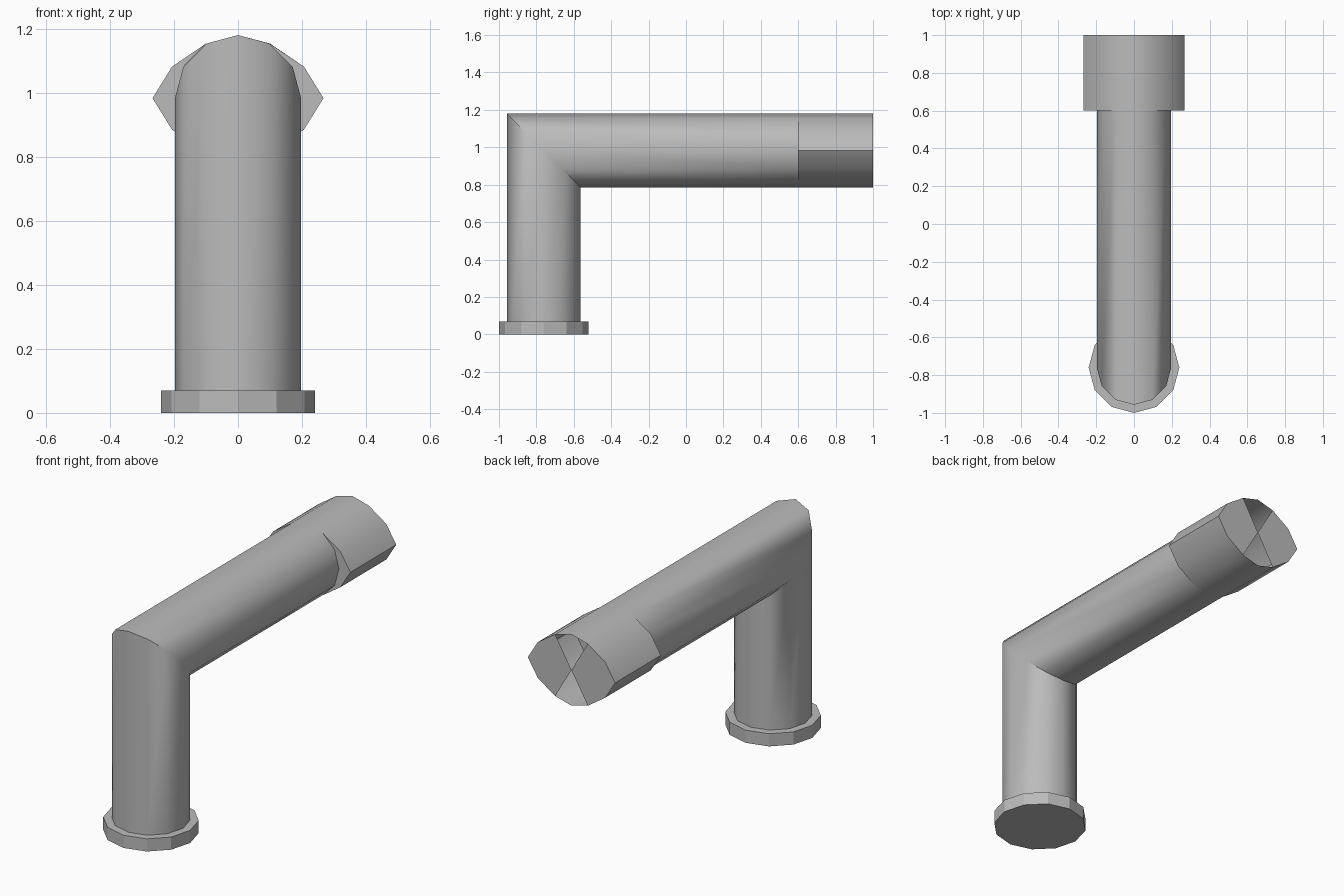
import bpy, bmesh, math
from mathutils import Vector

cube = bpy.data.objects.get("Cube")
if cube:
    bpy.data.objects.remove(cube, do_unlink=True)

SIDES, R = 12, 0.197
POST_Y, ARM_Z = -0.76, 0.983
SPLIT_Y, END_Y = 0.6, 1.0

metal = bpy.data.materials.new("grey_metal")
metal.use_nodes = True
GREY = (0.5, 0.5, 0.5, 1)
metal.diffuse_color = GREY
metal.node_tree.nodes["Principled BSDF"].inputs["Base Color"].default_value = GREY


def circle(radius):
    steps = [2 * math.pi * i / SIDES for i in range(SIDES)]
    return [(radius * math.cos(a), radius * math.sin(a)) for a in steps]


def add_ring(bm, points):
    return [bm.verts.new(p) for p in points]


def bridge(bm, low, high):
    for i in range(len(low)):
        j = (i + 1) % len(low)
        bm.faces.new((low[i], low[j], high[j], high[i]))


def finish(bm, name, angle):
    bmesh.ops.recalc_face_normals(bm, faces=bm.faces)
    mesh = bpy.data.meshes.new(name)
    bm.to_mesh(mesh)
    bm.free()
    mesh.materials.append(metal)
    obj = bpy.data.objects.new(name, mesh)
    bpy.context.collection.objects.link(obj)
    bpy.ops.object.select_all(action="DESELECT")
    obj.select_set(True)
    bpy.context.view_layer.objects.active = obj
    if angle:
        bpy.ops.object.shade_smooth_by_angle(angle=math.radians(angle))
    return obj


# Base flange: a flat-shaded disc
bm = bmesh.new()
bottom = add_ring(bm, [(u, POST_Y + v, 0) for u, v in circle(0.24)])
top = add_ring(bm, [(u, POST_Y + v, 0.07) for u, v in circle(0.24)])
bridge(bm, bottom, top)
bm.faces.new(bottom)
bm.faces.new(top)
finish(bm, "base_flange", 0)

# Bent pipe: upright post, mitred elbow and horizontal arm
bm = bmesh.new()
section = circle(R)
foot = add_ring(bm, [(u, POST_Y + v, 0.07) for u, v in section])
elbow = add_ring(bm, [(u, POST_Y + v, ARM_Z - v) for u, v in section])
arm = add_ring(bm, [(u, SPLIT_Y, ARM_Z - v) for u, v in section])
bridge(bm, foot, elbow)
bridge(bm, elbow, arm)
finish(bm, "bent_pipe", 35)

# Socket: the side corners of the pipe flare outwards, top and bottom stay flush
bm = bmesh.new()


def flare(u):
    width = {0: 0, 1: 0.1, 2: 0.206, 3: 0.267}
    index = round(math.degrees(math.asin(max(-1, min(1, u / R)))) / 30)
    return math.copysign(width[abs(index)], index)


wide = [(flare(u), v) for u, v in section]
inner = add_ring(bm, [(u, SPLIT_Y, ARM_Z + v) for u, v in section])
start = add_ring(bm, [(u, SPLIT_Y, ARM_Z + v) for u, v in wide])
end = add_ring(bm, [(u, END_Y, ARM_Z + v) for u, v in wide])
bridge(bm, start, end)
bridge(bm, inner, start)

# End plates: two side fans meeting at the axis, open above and below
hub = bm.verts.new((0, END_Y, ARM_Z))
for i in range(SIDES):
    j = (i + 1) % SIDES
    if abs(end[i].co.x + end[j].co.x) > 0.15:
        bm.faces.new((hub, end[i], end[j]))
bmesh.ops.remove_doubles(bm, verts=bm.verts, dist=0.002)
finish(bm, "pipe_socket", 45)
